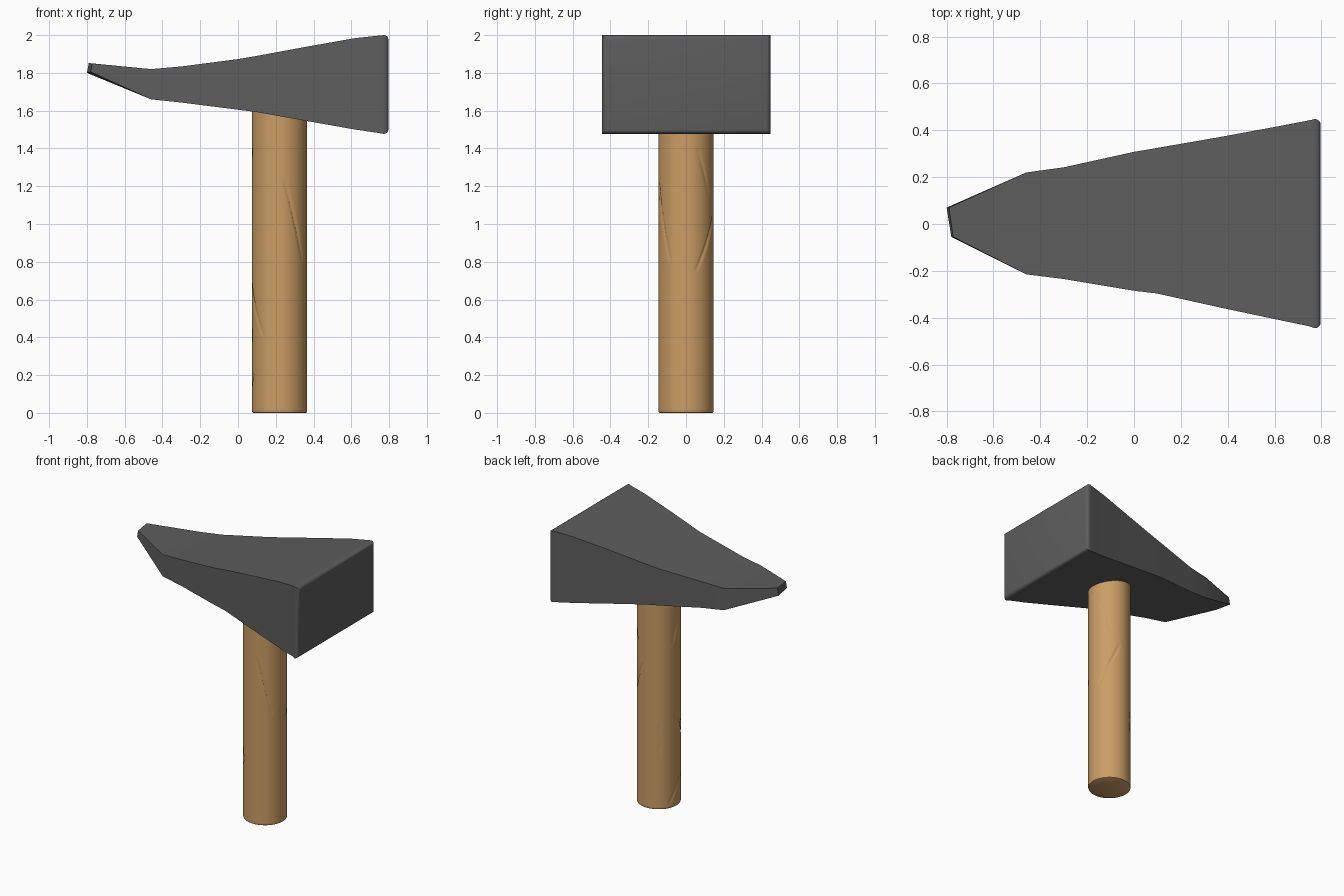
import bpy, bmesh, math

if "Cube" in bpy.data.objects:
    bpy.data.objects.remove(bpy.data.objects["Cube"])

def finish(name, bm, color, angle):
    bmesh.ops.recalc_face_normals(bm, faces=bm.faces)
    mesh = bpy.data.meshes.new(name)
    bm.to_mesh(mesh)
    bm.free()
    ob = bpy.data.objects.new(name, mesh)
    bpy.context.collection.objects.link(ob)
    mat = bpy.data.materials.new(name + "_material")
    mat.diffuse_color = color
    mat.use_nodes = True
    mat.node_tree.nodes["Principled BSDF"].inputs["Base Color"].default_value = mat.diffuse_color
    mesh.materials.append(mat)
    bpy.ops.object.select_all(action='DESELECT')
    ob.select_set(True)
    bpy.context.view_layer.objects.active = ob
    bpy.ops.object.shade_smooth_by_angle(angle=math.radians(angle))
    return ob

def loft(rings):
    """Skin closed rings of equal length and cap both ends."""
    bm = bmesh.new()
    loops = [[bm.verts.new(p) for p in ring] for ring in rings]
    n = len(loops[0])
    for a, b in zip(loops, loops[1:]):
        for i in range(n):
            j = (i + 1) % n
            bm.faces.new((a[i], a[j], b[j], b[i]))
    bm.faces.new(loops[0])
    bm.faces.new(loops[-1])
    return bm

# Head: rectangular sections along x as (x, y min, y max, z min, z max)
sections = [
    (-0.46, -0.215, 0.22, 1.66, 1.82),
    (-0.30, -0.235, 0.242, 1.643, 1.834),
    (0.00, -0.285, 0.308, 1.605, 1.873),
    (0.10, -0.297, 0.325, 1.592, 1.89),
    (0.36, -0.355, 0.37, 1.546, 1.938),
    (0.62, -0.41, 0.418, 1.50, 1.984),
    (0.75, -0.437, 0.443, 1.481, 1.998),
]
# Rounded rim of the striking face
for k in range(5):
    a = k / 4 * math.pi / 2
    r = 0.025 * (1 - math.cos(a))
    sections.append((0.772 + 0.025 * math.sin(a),
                     -0.445 + r, 0.448 - r, 1.477 + r, 2.0 - r))
rings = [[(-0.78, -0.055, 1.805), (-0.80, 0.07, 1.80), (-0.79, 0.07, 1.852), (-0.772, -0.055, 1.85)]]
rings += [[(x, y0, z0), (x, y1, z0), (x, y1, z1), (x, y0, z1)] for x, y0, y1, z0, z1 in sections]
finish("hammer_head", loft(rings), (0.11, 0.11, 0.11, 1), 25)

# Handle: round shaft with slanting gouges as (angle, z, end angle, end z, depth)
gouges = [
    (-80, 1.23, -34, 0.80, 0.007),
    (180, 0.70, 236, 0.40, 0.006),
    (80, 1.06, 20, 0.75, 0.008),
    (24, 1.40, 56, 1.15, 0.005),
    (190, 1.42, 163, 1.20, 0.006),
    (202, 0.22, 150, 0.03, 0.006),
    (125, 0.62, 130, 0.42, 0.004),
    (175, 0.52, 190, 0.35, 0.005),
]
R, CX = 0.146, 0.22

def gouge_depth(deg, z):
    total = 0
    for a0, z0, a1, z1, depth in gouges:
        s = math.radians(1) * R
        dx, dz = (a1 - a0) * s, z1 - z0
        px, pz = ((deg - a0 + 180) % 360 - 180) * s, z - z0
        t = (px * dx + pz * dz) / (dx * dx + dz * dz)
        if 0 < t < 1:
            d = abs(px * dz - pz * dx) / math.hypot(dx, dz)
            total = max(total, depth * math.sin(math.pi * t) ** 0.5 * max(0, 1 - d / 0.011))
    return total

SEG, ROWS = 128, 150
profile = [(R - 0.007, 0.0), (R - 0.002, 0.003)]
profile += [(R, 0.01 + 1.69 * i / ROWS) for i in range(ROWS + 1)]
rings = []
for r, z in profile:
    ring = []
    for i in range(SEG):
        deg = 360 * i / SEG
        rad = r - gouge_depth(deg, z)
        ring.append((CX + rad * math.cos(math.radians(deg)), rad * math.sin(math.radians(deg)), z))
    rings.append(ring)
finish("wooden_handle", loft(rings), (0.6, 0.34, 0.13, 1), 40)
